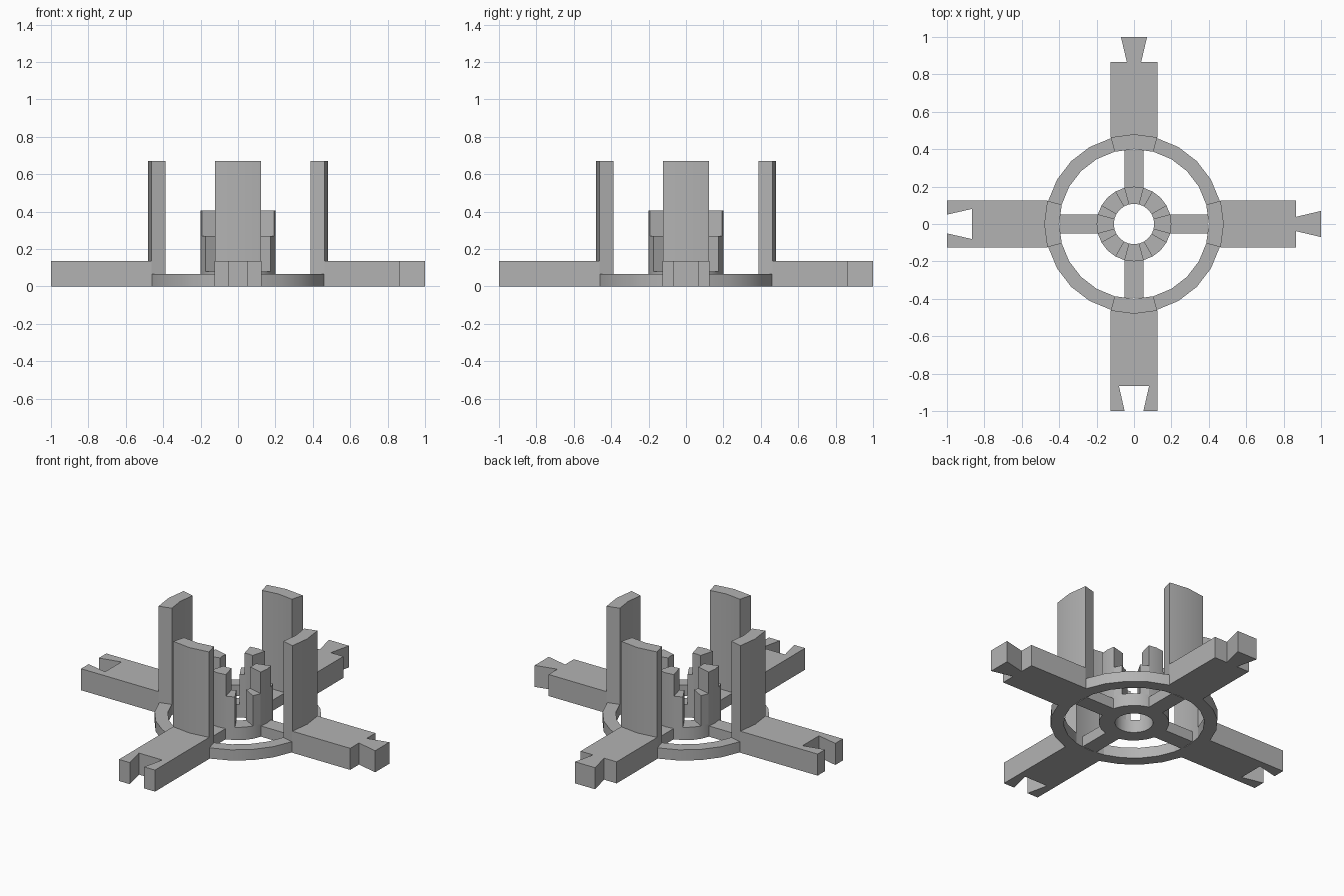
import bpy
import bmesh
from math import radians, cos, sin

cube = bpy.data.objects.get("Cube")
if cube:
    bpy.data.objects.remove(cube, do_unlink=True)

grey = bpy.data.materials.new("plain_grey")
grey.diffuse_color = (0.45, 0.45, 0.45, 1)
grey.use_nodes = True
grey.node_tree.nodes["Principled BSDF"].inputs["Base Color"].default_value = grey.diffuse_color

STEP = 15  # degrees per facet of every ring


def finish(name, bm, turn=0):
    bmesh.ops.recalc_face_normals(bm, faces=bm.faces)
    mesh = bpy.data.meshes.new(name)
    bm.to_mesh(mesh)
    bm.free()
    mesh.materials.append(grey)
    obj = bpy.data.objects.new(name, mesh)
    obj.rotation_euler.z = radians(turn)
    bpy.context.collection.objects.link(obj)
    bpy.ops.object.select_all(action='DESELECT')
    obj.select_set(True)
    bpy.context.view_layer.objects.active = obj
    bpy.ops.object.shade_smooth_by_angle(angle=radians(30))


def prism(name, outline, z0, z1, turn=0):
    """Extrude a flat outline upward."""
    bm = bmesh.new()
    face = bm.faces.new([bm.verts.new((x, y, z0)) for x, y in outline])
    top = bmesh.ops.extrude_face_region(bm, geom=[face])["geom"]
    verts = [v for v in top if isinstance(v, bmesh.types.BMVert)]
    bmesh.ops.translate(bm, verts=verts, vec=(0, 0, z1 - z0))
    finish(name, bm, turn)


def arc(name, inner, outer, a0, a1, z0, z1, turn=0):
    """Ring sector between two angles; a full turn closes on itself."""
    closed = a1 - a0 == 360
    count = (a1 - a0) // STEP
    bm = bmesh.new()
    loops = []
    for i in range(count + (not closed)):
        a = radians(a0 + i * STEP)
        loops.append([bm.verts.new((r * cos(a), r * sin(a), z))
                      for r, z in ((inner, z0), (outer, z0), (outer, z1), (inner, z1))])
    for i in range(count):
        p, q = loops[i], loops[(i + 1) % len(loops)]
        for k in range(4):
            n = (k + 1) % 4
            bm.faces.new((p[k], p[n], q[n], q[k]))
    if not closed:
        bm.faces.new(loops[0])
        bm.faces.new(loops[-1])
    finish(name, bm, turn)


def mirrored(half):
    return half + [(x, -y) for x, y in reversed(half)]


# Arm outlines: a dovetail tongue, and the matching slot
tongue_arm = mirrored([(0.463, 0.125), (0.865, 0.125), (0.865, 0.038), (1.0, 0.07)])
slot_arm = mirrored([(0.463, 0.125), (1.0, 0.125), (1.0, 0.05), (0.865, 0.081)])
spoke = mirrored([(0.19, 0.05), (0.394, 0.05)])

# Central hub ring
arc("hub_ring", 0.108, 0.2, 0, 360, 0, 0.08)

sides = (("left", 0, tongue_arm), ("back", 90, tongue_arm),
         ("right", 180, slot_arm), ("front", 270, slot_arm))
for side, turn, outline in sides:
    # Radial arm, curved upright wall and thin inner spoke
    prism(side + "_arm", outline, 0, 0.135, turn)
    arc(side + "_wall", 0.4, 0.48, -15, 15, 0, 0.67, turn)
    prism(side + "_spoke", spoke, 0, 0.067, turn)
    # Stepped hub post: tall middle with a low shoulder on each side
    arc(side + "_post", 0.108, 0.2, -15, 15, 0.08, 0.405, turn)
    for label, start in (("a", -30), ("b", 15)):
        arc(side + "_shoulder_" + label, 0.108, 0.2, start, start + 15, 0.08, 0.27, turn)
    # Outer ring section between neighbouring walls
    arc(side + "_ring_section", 0.4, 0.475, 15, 75, 0, 0.067, turn)
